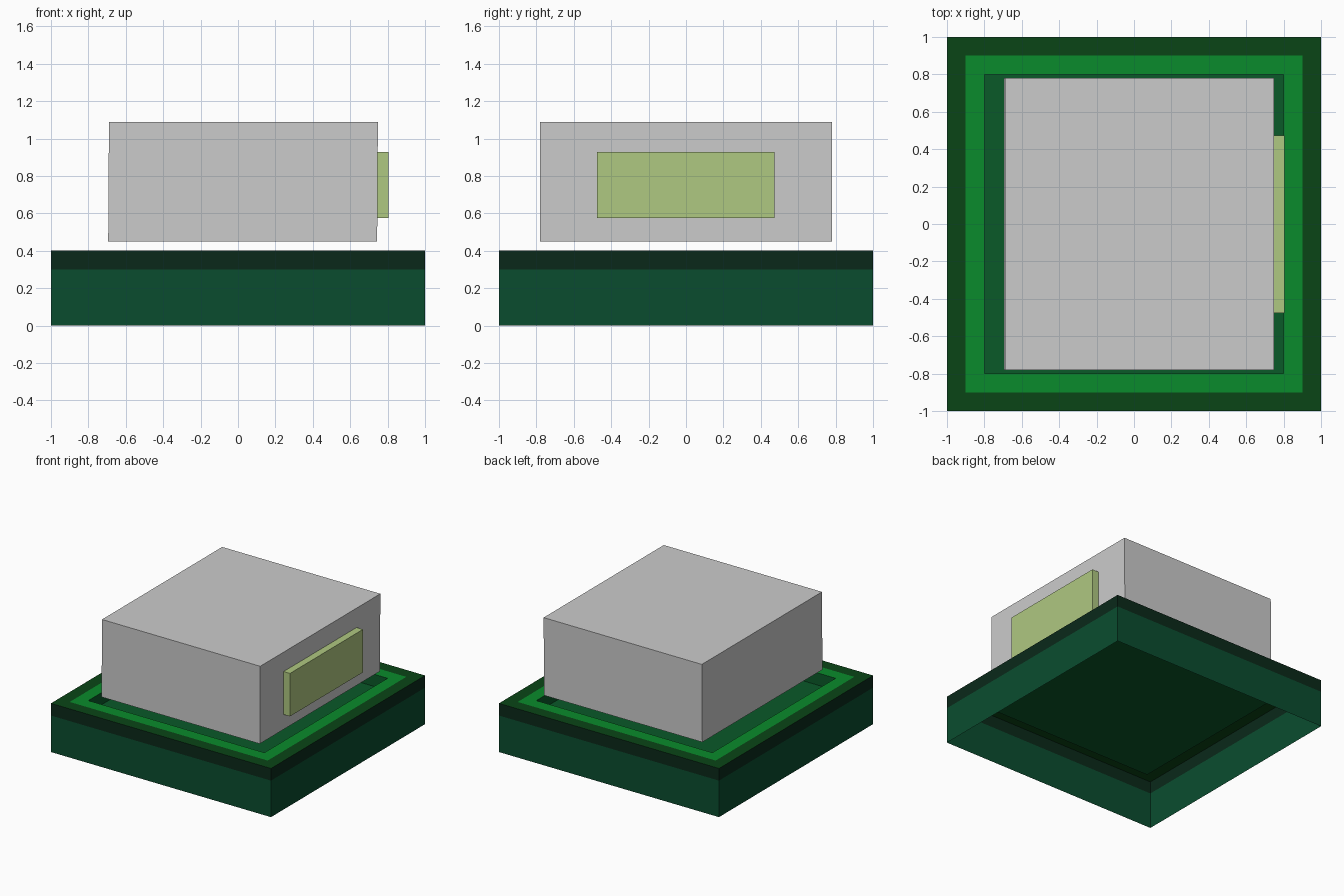
import bpy, bmesh

if "Cube" in bpy.data.objects:
    bpy.data.objects.remove(bpy.data.objects["Cube"])


def material(name, rgb):
    m = bpy.data.materials.new(name)
    m.diffuse_color = (*rgb, 1)
    m.use_nodes = True
    m.node_tree.nodes["Principled BSDF"].inputs["Base Color"].default_value = m.diffuse_color
    return m


def finish(name, bm, mat=None):
    me = bpy.data.meshes.new(name)
    bm.to_mesh(me)
    bm.free()
    ob = bpy.data.objects.new(name, me)
    bpy.context.collection.objects.link(ob)
    if mat:
        me.materials.append(mat)
    return ob


def square(bm, r, z):
    return [bm.verts.new((x * r, y * r, z)) for x, y in ((-1, -1), (1, -1), (1, 1), (-1, 1))]


def band(name, lower, upper, mat):
    # Four faces joining two square outlines, each given as (half width, height)
    bm = bmesh.new()
    a, b = square(bm, *lower), square(bm, *upper)
    for i in range(4):
        j = (i + 1) % 4
        bm.faces.new((a[i], a[j], b[j], b[i]))
    return finish(name, bm, mat)


def box(name, lo, hi, mat=None, lean=0.0):
    bm = bmesh.new()
    bmesh.ops.create_cube(bm, size=1)
    for v in bm.verts:
        top = v.co.z > 0
        v.co = [(lo[k] + hi[k]) / 2 + v.co[k] * (hi[k] - lo[k]) for k in range(3)]
        v.co.x += lean if top else -lean
    return finish(name, bm, mat)


# Base: a hollow tray, open underneath
deck_green = material("deck_green", (0.003, 0.1, 0.022))
band("base_wall", (1, 0), (1, 0.3), material("wall_green", (0.003, 0.073, 0.028)))
band("rim_side", (1, 0.3), (1, 0.4), material("rim_side_green", (0.003, 0.022, 0.01)))
band("rim_top", (1, 0.4), (0.9, 0.4), material("rim_green", (0.003, 0.06, 0.008)))
band("inner_border", (0.9, 0.4), (0.8, 0.4), material("bright_green", (0.003, 0.26, 0.025)))

# Recess inside the border: short walls and a sunken floor
band("recess_wall", (0.8, 0.4), (0.8, 0.3), deck_green)
bm = bmesh.new()
bm.faces.new(square(bm, 0.8, 0.3))
finish("recess_floor", bm, deck_green)

# Grey body floating just above the tray
box("body", (-0.692, -0.78, 0.45), (0.746, 0.78, 1.088), lean=0.002)

# Raised panel on the right side
box("side_panel", (0.744, -0.475, 0.575), (0.805, 0.472, 0.928),
    material("panel_green", (0.43, 0.58, 0.22)))
